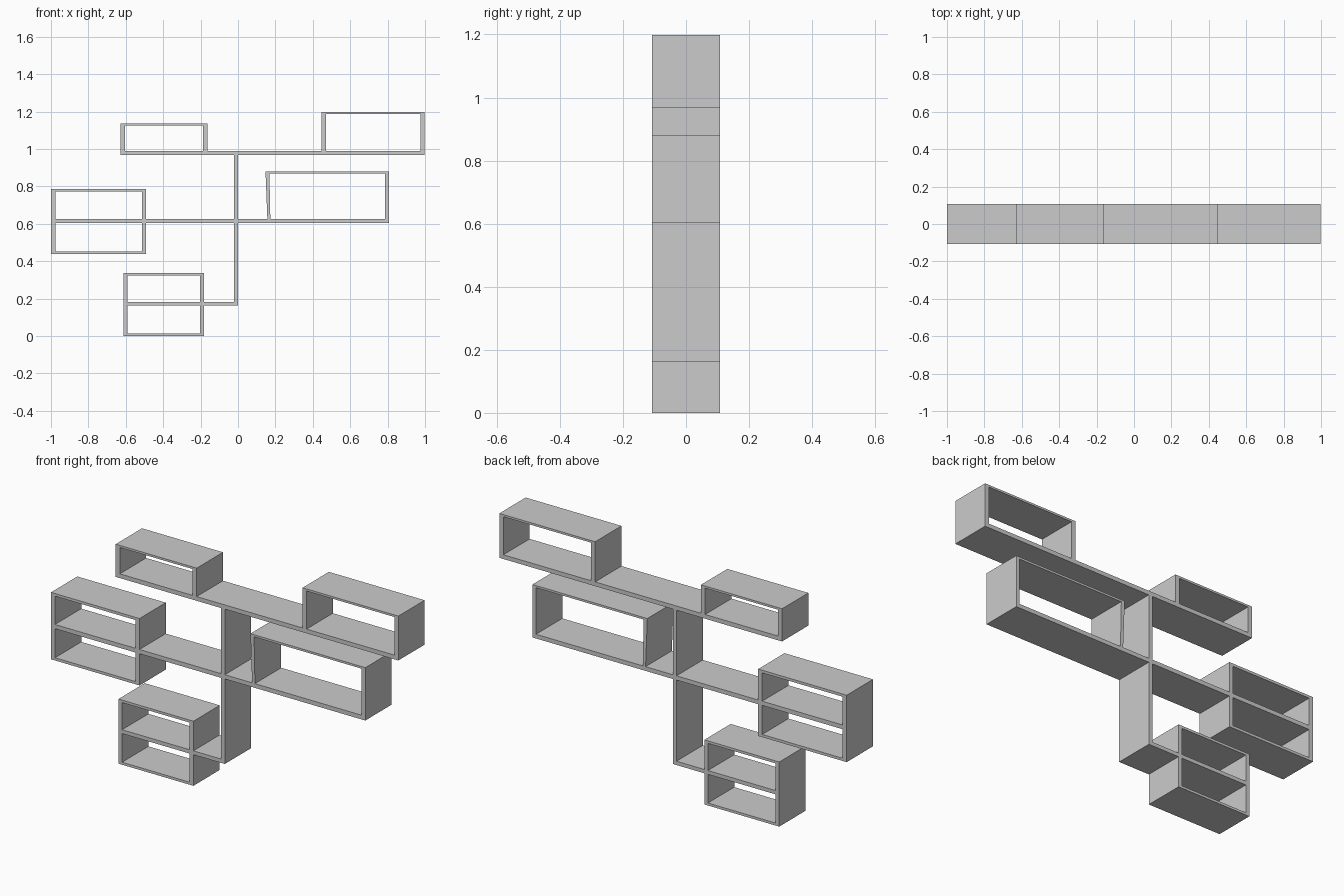
import bpy, bmesh

if "Cube" in bpy.data.objects:
    bpy.data.objects.remove(bpy.data.objects["Cube"])

Y = 0.108  # half depth of every panel


def prism(name, pts):
    """Extrude a front-view (x, z) outline through the full depth."""
    bm = bmesh.new()
    front = [bm.verts.new((x, -Y, z)) for x, z in pts]
    back = [bm.verts.new((x, Y, z)) for x, z in pts]
    bm.faces.new(front)
    bm.faces.new(back[::-1])
    n = len(pts)
    for i in range(n):
        j = (i + 1) % n
        bm.faces.new((front[i], back[i], back[j], front[j]))
    bmesh.ops.recalc_face_normals(bm, faces=bm.faces[:])
    mesh = bpy.data.meshes.new(name)
    bm.to_mesh(mesh)
    bm.free()
    bpy.context.collection.objects.link(bpy.data.objects.new(name, mesh))


def panel(name, x0, x1, z0, z1):
    prism(name, [(x0, z0), (x1, z0), (x1, z1), (x0, z1)])


def arch(name, x0, x1, z0, z1, side, top, lean=0.0):
    """Two sides and a lid standing on (or hung under) a shelf; z0 touches the shelf."""
    s = 1 if z1 > z0 else -1
    prism(name, [(x0 + lean, z0), (x0, z1), (x1, z1), (x1, z0), (x1 - side, z0),
                 (x1 - side, z1 - s * top), (x0 + side, z1 - s * top),
                 (x0 + side + lean * 0.5, z0)])


# Horizontal shelves
panel("top_shelf", -0.628, 0.998, 0.967, 0.989)
panel("middle_shelf", -1.0, 0.808, 0.604, 0.626)
panel("bottom_shelf", -0.612, 0.0, 0.162, 0.182)

# Central uprights between the shelves
panel("upper_post", -0.021, 0.0, 0.626, 0.967)
panel("lower_post", -0.021, 0.0, 0.182, 0.604)

# Boxes on the top shelf
arch("top_left_box", -0.628, -0.162, 0.989, 1.137, 0.024, 0.011)
arch("top_right_box", 0.447, 0.998, 0.989, 1.198, 0.023, 0.011)

# Boxes around the middle shelf; the right one has a slightly leaning side
arch("middle_right_box", 0.147, 0.808, 0.626, 0.879, 0.021, 0.011, lean=0.01)
arch("middle_left_box_upper", -1.0, -0.491, 0.626, 0.787, 0.023, 0.014)
arch("middle_left_box_lower", -1.0, -0.491, 0.604, 0.439, 0.023, 0.014)

# Boxes around the bottom shelf
arch("bottom_left_box_upper", -0.612, -0.181, 0.182, 0.336, 0.021, 0.013)
arch("bottom_left_box_lower", -0.612, -0.181, 0.162, 0.0, 0.021, 0.013)
